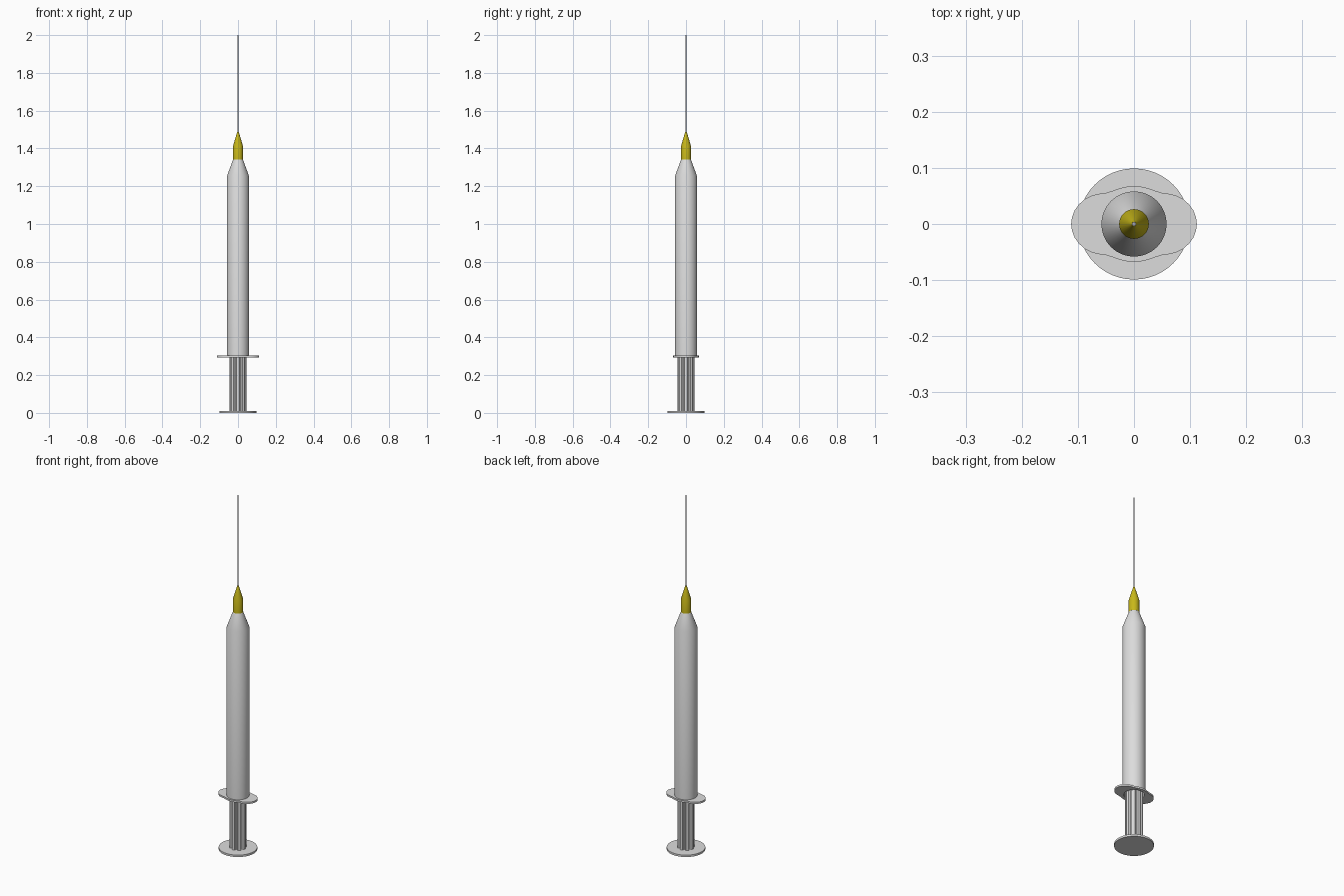
import bpy, bmesh, math

if "Cube" in bpy.data.objects:
    bpy.data.objects.remove(bpy.data.objects["Cube"])


def material(name, rgb):
    m = bpy.data.materials.new(name)
    m.diffuse_color = (*rgb, 1)
    m.use_nodes = True
    m.node_tree.nodes["Principled BSDF"].inputs["Base Color"].default_value = m.diffuse_color
    return m


PLASTIC = material("clear_grey_plastic", (0.72, 0.72, 0.72))
YELLOW = material("hub_yellow", (0.58, 0.48, 0.01))
STEEL = material("needle_steel", (0.42, 0.42, 0.46))


def finish(name, bm, mat, smooth=True):
    bmesh.ops.remove_doubles(bm, verts=bm.verts, dist=1e-6)
    bmesh.ops.recalc_face_normals(bm, faces=bm.faces)
    me = bpy.data.meshes.new(name)
    bm.to_mesh(me)
    bm.free()
    ob = bpy.data.objects.new(name, me)
    bpy.context.collection.objects.link(ob)
    me.materials.append(mat)
    bpy.ops.object.select_all(action='DESELECT')
    ob.select_set(True)
    bpy.context.view_layer.objects.active = ob
    if smooth:
        bpy.ops.object.shade_smooth_by_angle(angle=math.radians(30))
    return ob


def lathe(name, profile, mat, n=48):
    """Revolve (radius, z) points round the z axis; radius 0 closes an end."""
    bm = bmesh.new()
    vs = [bm.verts.new((r, 0, z)) for r, z in profile]
    es = [bm.edges.new(p) for p in zip(vs, vs[1:])]
    bmesh.ops.spin(bm, geom=vs + es, cent=(0, 0, 0), axis=(0, 0, 1),
                   angle=math.tau, steps=n, use_merge=True)
    return finish(name, bm, mat)


def prism(name, outline, z0, z1, mat, hole=None):
    """Extrude an outline; an optional hole radius makes it a ring."""
    bm = bmesh.new()
    lo = [bm.verts.new((x, y, z0)) for x, y in outline]
    hi = [bm.verts.new((x, y, z1)) for x, y in outline]
    n = len(outline)
    rings = [lo, hi]
    if hole:
        for z in (z1, z0):
            ring = []
            for x, y in outline:
                a = math.atan2(y, x)
                ring.append(bm.verts.new((hole * math.cos(a), hole * math.sin(a), z)))
            rings.append(ring)
        rings.append(lo)
    else:
        bm.faces.new(lo)
        bm.faces.new(hi)
    for a, b in zip(rings, rings[1:]):
        for i in range(n):
            j = (i + 1) % n
            bm.faces.new((a[i], a[j], b[j], b[i]))
    return finish(name, bm, mat)


# Plunger: thumb disc, fluted rod and the seal hidden in the barrel
lathe("thumb_disc", [(0, 0), (0.099, 0), (0.099, 0.011), (0, 0.011)], PLASTIC)
rod = []
for k in range(8):
    for r, off in ((0.034, -0.30), (0.043, -0.20), (0.0445, 0),
                   (0.043, 0.20), (0.034, 0.30)):
        a = k * math.tau / 8 + off
        rod.append((r * math.cos(a), r * math.sin(a)))
prism("plunger_rod", rod, 0.011, 0.5, PLASTIC)
lathe("plunger_seal", [(0, 0.5), (0.05, 0.5), (0.05, 0.56), (0, 0.58)], PLASTIC)

# Finger flange: rounded wings with a bulge round the barrel
quarter = [(0.112, 0), (0.1105, 0.012), (0.106, 0.024), (0.098, 0.035),
           (0.088, 0.044), (0.077, 0.050), (0.064, 0.0535), (0.05, 0.0555),
           (0.038, 0.059), (0.026, 0.0635), (0.013, 0.0665), (0, 0.0675)]
half = quarter + [(-x, y) for x, y in quarter[-2::-1]]
flange = half + [(x, -y) for x, y in half[-2:0:-1]]
prism("finger_flange", flange, 0.294, 0.304, PLASTIC, hole=0.051)

# Barrel: hollow tube with a conical shoulder
lathe("barrel", [(0.051, 0.296), (0.058, 0.296), (0.058, 1.255), (0.026, 1.342),
                 (0, 1.342), (0, 1.334), (0.02, 1.334), (0.051, 1.25),
                 (0.051, 0.296)], PLASTIC, 64)

# Needle hub and needle
lathe("needle_hub", [(0, 1.342), (0.0265, 1.342), (0.0265, 1.412),
                     (0.004, 1.488), (0, 1.488)], YELLOW, 32)
lathe("needle", [(0, 1.48), (0.0035, 1.48), (0.0035, 2.0), (0, 2.0)], STEEL, 16)
